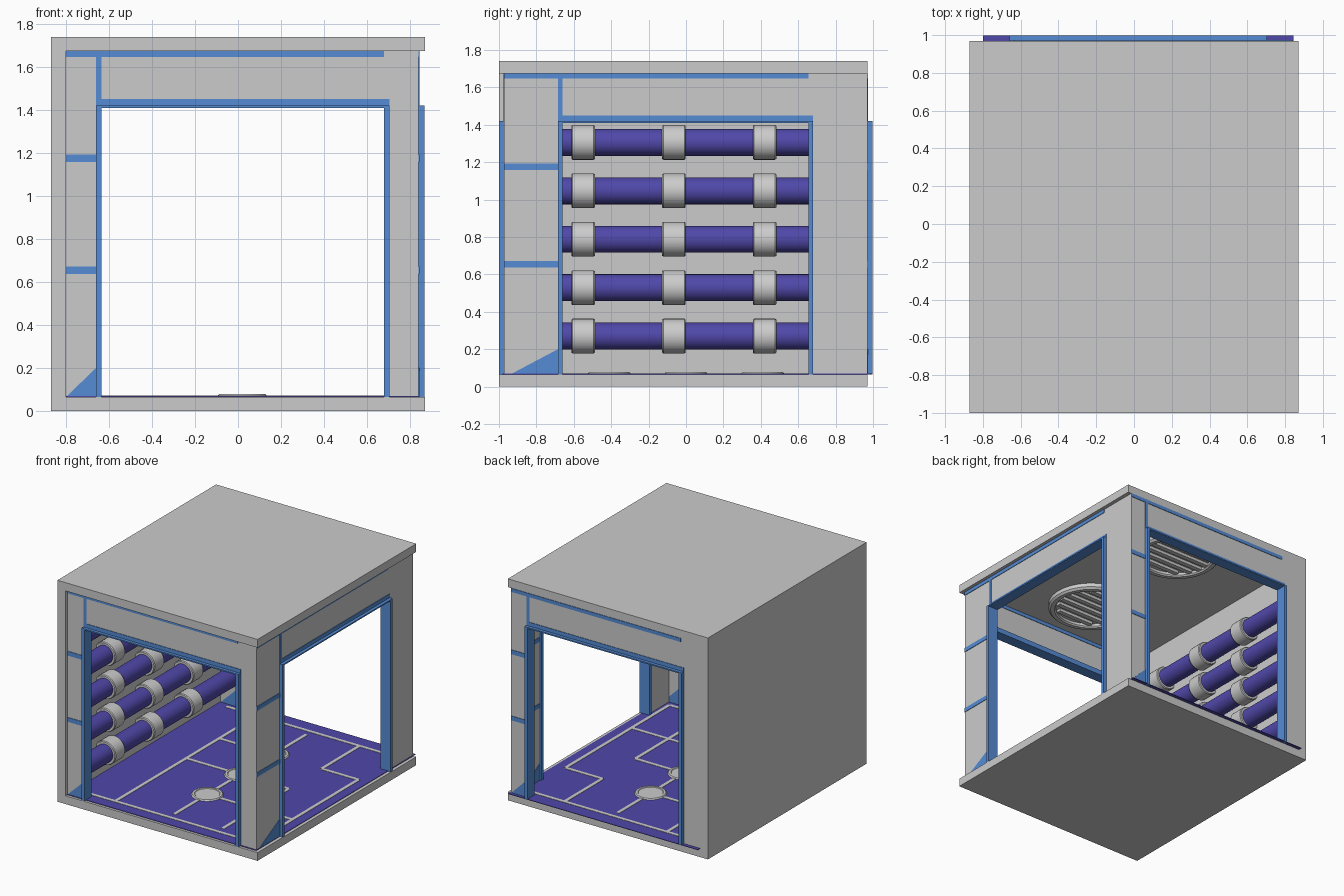
import bpy, bmesh, math
from mathutils import Matrix, Vector

if "Cube" in bpy.data.objects:
    bpy.data.objects.remove(bpy.data.objects["Cube"])


def material(name, rgb):
    m = bpy.data.materials.new(name)
    m.diffuse_color = (*rgb, 1)
    m.use_nodes = True
    m.node_tree.nodes["Principled BSDF"].inputs["Base Color"].default_value = m.diffuse_color
    return m


BLUE = material("blue_trim", (0.09, 0.26, 0.66))
PURPLE = material("purple_panel", (0.08, 0.065, 0.40))


def finish(name, bm, mat=None, smooth=False):
    bmesh.ops.recalc_face_normals(bm, faces=bm.faces)
    me = bpy.data.meshes.new(name)
    bm.to_mesh(me)
    bm.free()
    ob = bpy.data.objects.new(name, me)
    bpy.context.collection.objects.link(ob)
    if mat:
        me.materials.append(mat)
    if smooth:
        bpy.ops.object.select_all(action='DESELECT')
        ob.select_set(True)
        bpy.context.view_layer.objects.active = ob
        bpy.ops.object.shade_smooth_by_angle(angle=math.radians(35))
    return ob


def box(name, p, q, mat=None):
    p, q = Vector(p), Vector(q)
    bm = bmesh.new()
    size = [abs(c) for c in q - p]
    bmesh.ops.create_cube(bm, size=1, matrix=Matrix.Translation((p + q) / 2) @ Matrix.Diagonal((*size, 1)))
    return finish(name, bm, mat)


def lathe(name, profile, loc, axis='Z', mat=None, steps=40):
    """Spin (radius, height) points about the chosen axis."""
    bm = bmesh.new()
    vs = [bm.verts.new((r, 0, h)) for r, h in profile]
    es = [bm.edges.new(pair) for pair in zip(vs, vs[1:])]
    bmesh.ops.spin(bm, geom=vs + es, cent=(0, 0, 0), axis=(0, 0, 1), angle=2 * math.pi, steps=steps)
    bmesh.ops.remove_doubles(bm, verts=bm.verts, dist=1e-5)
    if axis == 'Y':
        bm.transform(Matrix.Rotation(math.pi / 2, 4, 'X'))
    bm.transform(Matrix.Translation(loc))
    return finish(name, bm, mat, True)


# Shell: floor, ceiling and the solid left wall
Z0, Z1, HEAD, FW = 0.065, 1.675, 1.42, 0.025
box("floor_slab", (-0.87, -1, 0), (0.87, 0.97, Z0))
box("ceiling_slab", (-0.87, -1, Z1), (0.87, 0.97, 1.74))
box("left_wall", (-0.87, -1, Z0), (-0.80, 0.97, Z1))


# Doorway walls: u runs to the viewer's right, d runs outward, w is up
def doorway(side, place, L, R, a, b):
    def part(name, u0, u1, w0, w1, d0, d1, mat=None):
        box(f"{side}_{name}", place(u0, d0, w0), place(u1, d1, w1), mat)

    T = 0.045
    part("panel_left", L, a - FW, Z0, Z1, -T, 0)
    part("panel_right", b + FW, R, Z0, Z1, -T, 0)
    part("panel_top", a - FW, b + FW, HEAD + FW, Z1, -T, 0)
    # Door frame, proud of the panel
    part("jamb_left", a - FW, a, Z0, HEAD, -T - 0.015, 0.028, BLUE)
    part("jamb_right", b, b + FW, Z0, HEAD, -T - 0.015, 0.028, BLUE)
    part("lintel", a - FW, b + FW, HEAD, HEAD + FW + 0.005, -T - 0.015, 0.004, BLUE)
    part("lintel_lip", a, b, HEAD - 0.01, HEAD, -T - 0.015, 0.028, BLUE)
    # Seam strips, on the viewer's left of each face
    faces = (("outer", 0, 0.004, L, a - FW, a, b, -1),
             ("inner", -T - 0.004, -T, R, b + FW, b, a, 1))
    for tag, d0, d1, edge, post, clear, far, sgn in faces:
        part(tag + "_top_strip", edge, far, 1.647, Z1, d0, d1, BLUE)
        part(tag + "_post_strip", post, clear, HEAD, 1.65, d0, d1, BLUE)
        for i, w in enumerate((0.655, 1.175)):
            part(f"{tag}_seam_{i}", edge, post, w - 0.017, w + 0.017, d0, d1, BLUE)
        # Triangular kick plate at the foot
        foot = clear + sgn * min(abs(edge - clear), 0.28)
        tri = [(foot, Z0), (post, Z0), (post, 0.20)]
        bm = bmesh.new()
        lo, hi = [[bm.verts.new(place(u, d, w)) for u, w in tri] for d in (d0, d1)]
        bm.faces.new(lo)
        bm.faces.new(hi)
        for i in range(3):
            j = (i + 1) % 3
            bm.faces.new((lo[i], lo[j], hi[j], hi[i]))
        finish(f"{side}_{tag}_kick_plate", bm, BLUE)


doorway("front", lambda u, d, w: (u, -0.972 - d, w), -0.80, 0.84, -0.635, 0.68)
doorway("right", lambda u, d, w: (0.84 + d, u, w), -0.972, 0.925, -0.66, 0.655)
doorway("back", lambda u, d, w: (-u, 0.97 + d, w), -0.84, 0.80, -0.68, 0.635)

# Floor covering with raised grey joints
box("floor_covering", (-0.80, -0.98, Z0), (0.845, 0.998, 0.069), PURPLE)
G, GZ = 0.014, 0.0715
for i, (x, y0, y1) in enumerate(((-0.45, -0.88, 0.88), (0.02, -0.82, 0.82),
                                 (0.44, -0.82, 0.0), (0.44, 0.41, 0.88), (0.76, -0.88, 0.41))):
    box(f"floor_joint_long_{i}", (x - G, y0, Z0), (x + G, y1, GZ))
for i, (y, x0, x1) in enumerate(((-0.88, -0.72, 0.76), (-0.41, 0.02, 0.76), (0, -0.45, 0.44),
                                 (0.41, 0.44, 0.76), (0.41, -0.45, 0.02), (0.88, -0.72, 0.76))):
    box(f"floor_joint_cross_{i}", (x0, y - G, Z0), (x1, y + G, GZ))

# Round floor lights
for i, y in enumerate((-0.41, 0, 0.41)):
    lathe(f"floor_disc_{i}", [(0, 0.074), (0.088, 0.074), (0.092, 0.078), (0.108, 0.078), (0.118, Z0)], (0.02, y, 0))

# Pipes along the left wall with clamp bands
PX = -0.73
for i in range(5):
    z = 0.27 + 0.259 * i
    lathe(f"pipe_{i}", [(0, -0.925), (0.072, -0.925), (0.072, 0.925), (0, 0.925)], (PX, 0, z), 'Y', PURPLE, 32)
    for j, y in enumerate((-0.55, -0.065, 0.42)):
        lathe(f"pipe_clamp_{i}_{j}", [(0.07, -0.063), (0.088, -0.063), (0.093, -0.056), (0.093, 0.056),
                                      (0.088, 0.063), (0.07, 0.063)], (PX, y, z), 'Y', None, 32)

# Ceiling vents: stepped rim and slats
for i, y in enumerate((-0.5, 0.5)):
    lathe(f"vent_rim_{i}", [(0.32, Z1), (0.32, 1.645), (0.305, 1.63), (0.275, 1.63), (0.265, 1.64),
                            (0.265, 1.66), (0, 1.66)], (0, y, 0), steps=48)
    for k in range(6):
        off = -0.19 + 0.076 * k
        h = math.sqrt(0.262 ** 2 - (abs(off) + 0.018) ** 2)
        box(f"vent_slat_{i}_{k}", (-h, y + off - 0.018, 1.637), (h, y + off + 0.018, 1.66))
